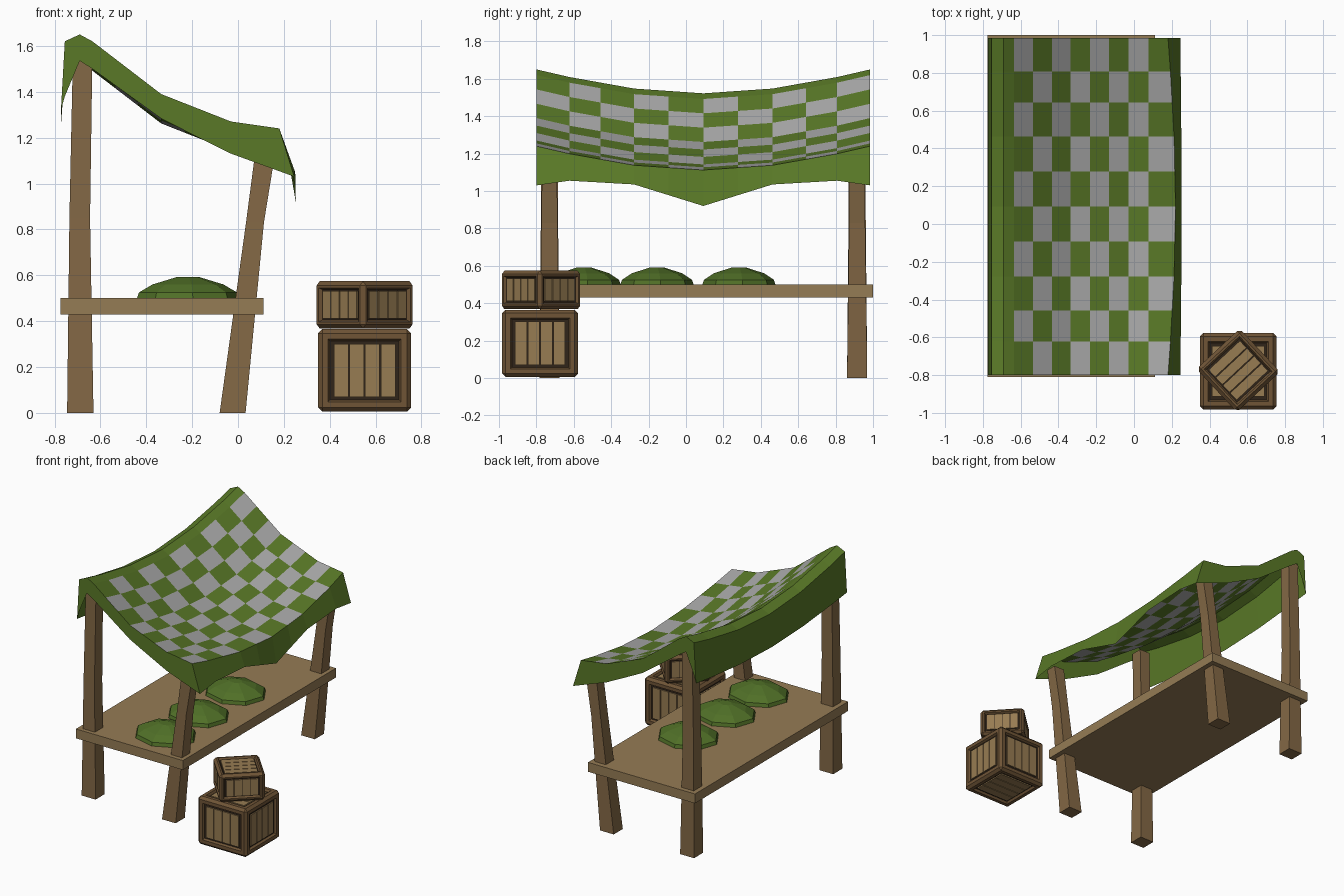
import bpy, bmesh, math
from mathutils import Matrix, Vector

if "Cube" in bpy.data.objects:
    bpy.data.objects.remove(bpy.data.objects["Cube"])


def mat(name, r, g, b):
    m = bpy.data.materials.new(name)
    m.diffuse_color = (r, g, b, 1)
    m.use_nodes = True
    m.node_tree.nodes["Principled BSDF"].inputs["Base Color"].default_value = m.diffuse_color
    return m


GREEN = mat("green_cloth", .10, .19, .02)
PALE = mat("pale_cloth", .40, .40, .40)
SACK = mat("sack_green", .08, .16, .02)
WOOD = mat("post_wood", .23, .14, .06)
TABLE = mat("table_wood", .30, .20, .09)
FRAME = mat("crate_frame", .16, .09, .037)
PLANK = mat("crate_plank", .31, .20, .085)
GAP = mat("crate_gap", .03, .018, .01)


def finish(name, bm, *mats):
    bmesh.ops.remove_doubles(bm, verts=bm.verts, dist=1e-5)
    bmesh.ops.recalc_face_normals(bm, faces=bm.faces)
    me = bpy.data.meshes.new(name)
    bm.to_mesh(me)
    bm.free()
    for m in mats:
        me.materials.append(m)
    ob = bpy.data.objects.new(name, me)
    bpy.context.collection.objects.link(ob)
    return ob


def box(bm, centre, size, matrix=Matrix()):
    m = matrix @ Matrix.Translation(centre) @ Matrix.Diagonal((*size, 1))
    return bmesh.ops.create_cube(bm, size=1, matrix=m)["verts"]


def lerp(table, x):
    for (a, p), (b, q) in zip(table, table[1:]):
        if x <= b:
            return p + (q - p) * (x - a) / (b - a)
    return table[-1][1]


def loft(name, rings, material):
    bm = bmesh.new()
    loops = [[bm.verts.new(p) for p in ring] for ring in rings]
    n = len(loops[0])
    for a, b in zip(loops, loops[1:]):
        for i in range(n):
            bm.faces.new((a[i], a[(i + 1) % n], b[(i + 1) % n], b[i]))
    bm.faces.new(loops[0][::-1])
    bm.faces.new(loops[-1])
    return finish(name, bm, material)


# Table top
bm = bmesh.new()
box(bm, (-.332, .095, .465), (.885, 1.81, .07))
finish("table_top", bm, TABLE)

# Posts: (x min, x max, half width in y, z)
back = [(-.745, -.63, .054, 0), (-.735, -.645, .046, .85), (-.72, -.635, .042, 1.55)]
front = [(-.08, .033, .054, 0), (.035, .113, .043, .83), (.073, .16, .04, 1.12)]
for kind, rows in (("back", back), ("front", front)):
    for side, y in (("near", -.73), ("far", .915)):
        loft(f"{kind}_post_{side}",
             [[(a, y - h, z), (b, y - h, z), (b, y + h, z), (a, y + h, z)]
              for a, b, h, z in rows], WOOD)

# Canopy: sagging checked sheet with hems on all four sides
MID = .0925
offs = [-.8925, -.715, -.55, -.37, -.185, 0, .185, .37, .55, .715, .8925]
sag = [(0, 1), (.37, .8), (.715, .32), (.8925, 0)]
front_hem = [(0, .92), (.37, 1.035), (.715, 1.055), (.8925, 1.03)]
slope = [(-.635, 1.62), (-.335, 1.39), (-.03, 1.27), (.18, 1.24)]
side_hem = [(-.775, 1.32), (-.735, 1.44), (-.69, 1.535), (-.635, 1.50),
            (-.33, 1.28), (-.03, 1.13), (.245, 1.03)]
checks = [-.635, -.535, -.435, -.335, -.233, -.132, -.03, .077, .18]
tops = [(-.755, 1.62), (-.69, 1.65)] + [(x, lerp(slope, x)) for x in checks]

columns = []
for o in offs:
    s = lerp(sag, abs(o))
    col = [(-.772, MID + o, 1.32 - .07 * s)]
    for i, (x, z) in enumerate(tops):
        push = .04 * s if i == len(tops) - 1 else 0
        col.append((x + push, MID + o, z - .128 * s))
    col.append((.245 + .007 * s, MID + o, lerp(front_hem, abs(o))))
    columns.append(col)


def hem(col):
    return [col[0]] + [(x, y, lerp(side_hem, x)) for x, y, z in col[1:-1]] + [col[-1]]


columns = [hem(columns[0])] + columns + [hem(columns[-1])]
bm = bmesh.new()
for j in range(len(columns) - 1):
    for i in range(len(columns[0]) - 1):
        quad = [columns[j][i], columns[j][i + 1], columns[j + 1][i + 1], columns[j + 1][i]]
        f = bm.faces.new([bm.verts.new(p) for p in dict.fromkeys(quad)])
        checked = 1 <= j <= 10 and 3 <= i <= 10
        f.material_index = int(checked and (i + j) % 2 == 1)
finish("canopy", bm, GREEN, PALE)

# Sacks lying on the table
for k, y in enumerate((-.545, -.155, .283)):
    rings = []
    for rx, ry, z in ((.225, .198, .495), (.215, .188, .525), (.155, .135, .56), (.05, .035, .592)):
        rings.append([(-.218 + rx * math.cos(t), y + ry * math.sin(t), z)
                      for t in (math.tau * (i + .12) / 8 for i in range(8))])
    loft(f"sack_{k + 1}", rings, SACK)


# Crates: bevelled frame, recessed dark panels, planks with gaps
def crate(name, centre, size, angle, border):
    place = Matrix.Translation(centre) @ Matrix.Rotation(angle, 4, "Z")
    bm = bmesh.new()
    box(bm, (0, 0, 0), size)
    sides = list(bm.faces)
    bmesh.ops.bevel(bm, geom=list(bm.edges), offset=.018, segments=1, affect="EDGES")
    sides = sorted(bm.faces, key=lambda f: -f.calc_area())[:6]
    bmesh.ops.inset_individual(bm, faces=sides, thickness=border - .03)
    bmesh.ops.inset_individual(bm, faces=sides, thickness=.012, depth=-.016)
    for f in sides:
        f.material_index = 1
    bm.transform(place)
    finish(name + "_frame", bm, FRAME, GAP)

    bm = bmesh.new()
    count = 4
    for axis in range(3):
        up = 2 if axis < 2 else 0
        across = 3 - axis - up
        wide = (size[across] - 2 * border) / count
        for sign in (-1, 1):
            for i in range(count):
                c, d = Vector(), Vector()
                c[axis] = sign * (size[axis] / 2 - .013)
                d[axis] = .012
                c[across] = (i - (count - 1) / 2) * wide
                d[across] = wide - .005
                d[up] = size[up] - 2 * border + .004
                box(bm, c, d, place)
    finish(name + "_planks", bm, PLANK)


crate("large_crate", (.552, -.78, .185), (.405, .405, .36), 0, .066)
crate("small_crate", (.552, -.775, .471), (.313, .313, .206), math.radians(43), .045)
